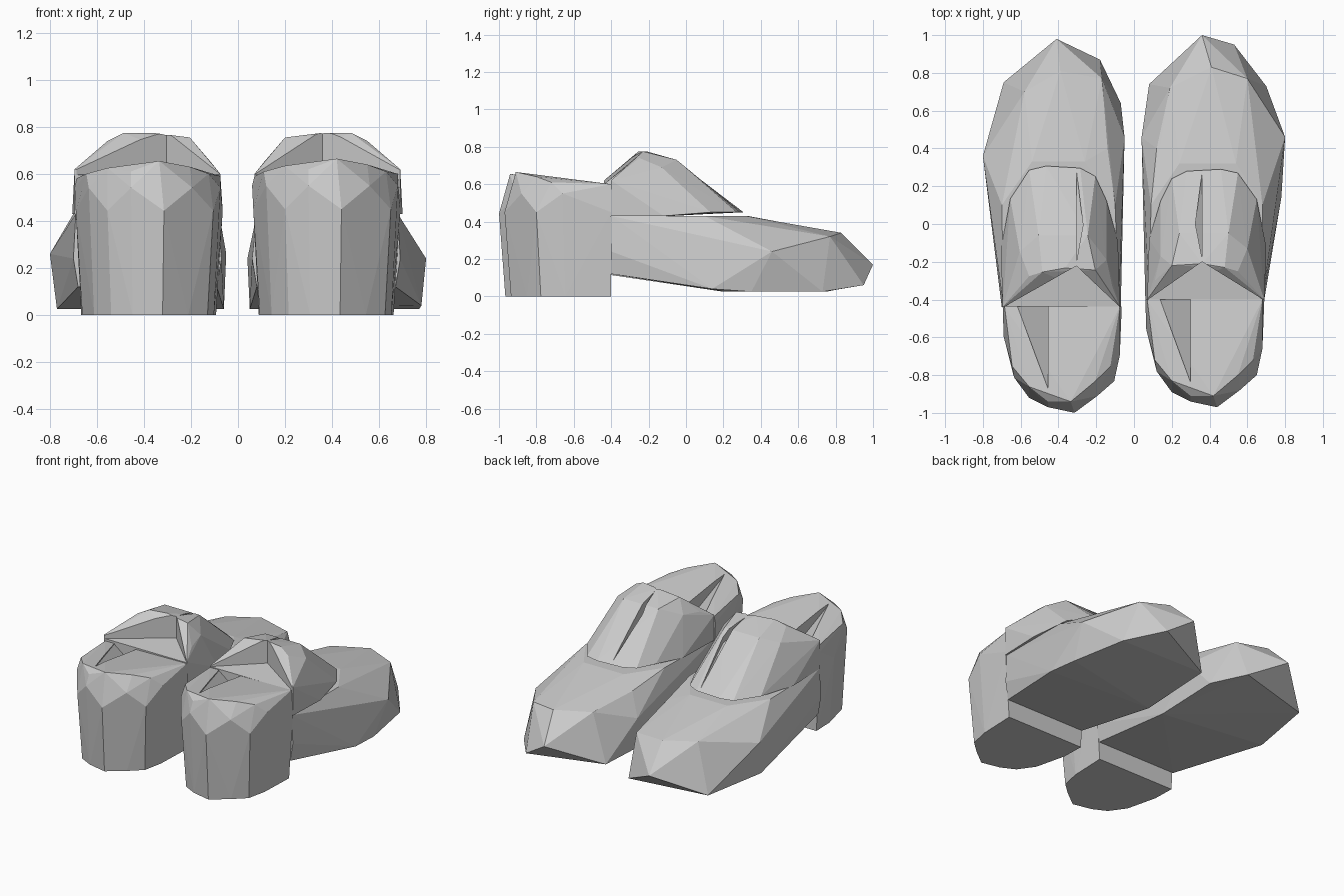
import bpy
import bmesh

default_cube = bpy.data.objects.get("Cube")
if default_cube:
    bpy.data.objects.remove(default_cube, do_unlink=True)

grey = bpy.data.materials.new("plain grey")
grey.use_nodes = True
colour = (0.6, 0.6, 0.6, 1)
grey.diffuse_color = colour
grey.node_tree.nodes["Principled BSDF"].inputs["Base Color"].default_value = colour


def hull(name, points):
    """Faceted solid wrapped around a set of points."""
    bm = bmesh.new()
    for point in points:
        bm.verts.new(point)
    result = bmesh.ops.convex_hull(bm, input=bm.verts)
    spare = {v for v in result["geom_interior"] + result["geom_unused"]
             if isinstance(v, bmesh.types.BMVert)}
    bmesh.ops.delete(bm, geom=list(spare), context='VERTS')
    bmesh.ops.recalc_face_normals(bm, faces=bm.faces)
    mesh = bpy.data.meshes.new(name)
    bm.to_mesh(mesh)
    bm.free()
    mesh.materials.append(grey)
    part = bpy.data.objects.new(name, mesh)
    bpy.context.collection.objects.link(part)
    return part


def carve(part, points):
    """Cut a hull-shaped notch out of a part and bake the result."""
    cutter = hull("notch_cutter", points)
    cutter.hide_render = True
    modifier = part.modifiers.new("notch", 'BOOLEAN')
    modifier.operation = 'DIFFERENCE'
    modifier.solver = 'EXACT'
    modifier.object = cutter
    bpy.context.view_layer.update()
    graph = bpy.context.evaluated_depsgraph_get()
    baked = bpy.data.meshes.new_from_object(part.evaluated_get(graph))
    part.modifiers.clear()
    part.data = baked
    bpy.data.objects.remove(cutter, do_unlink=True)


def forefoot(name, sole, widest, top):
    """Angular toe box wrapped around its sole, widest line and upper facets."""
    hull(name, sole + widest + top)


# Plan of the heel, with its flat side towards the toe
heel_plan = [(.06, -.4), (.065, -.56), (.12, -.78), (.2, -.89), (.3, -.94),
             (.44, -.97), (.56, -.88), (.65, -.8), (.68, -.66), (.69, -.4)]


def heel(name, place):
    middle, front = .375, -.4
    # Slightly tapered base, then a staggered shoulder for the angular facets
    points = [(middle + (x - middle) * .91, front + (y - front) * .94, 0)
              for x, y in heel_plan]
    points += [(x, y, .45 if i % 2 else .55) for i, (x, y) in enumerate(heel_plan)]
    points += [(.07, front, .59), (.68, front, .6), (.11, -.72, .61), (.63, -.72, .61),
               (.2, -.83, .635), (.3, -.91, .62), (.42, -.91, .665), (.55, -.8, .64)]
    part = hull(name, [place(p) for p in points])
    # Sunken triangular facet beside the top crease
    notch = [(x, y, z) for x, y, low in
             ((.3, -.84, .64), (.3, front + .05, .44), (.12, front + .05, .58))
             for z in (low, .8)]
    carve(part, [place(p) for p in notch])


# Lower rim and crown of the instep
rim = [(.28, .28), (.46, .29), (.55, .27), (.65, .13), (.7, -.12), (.69, -.4),
       (.07, -.4), (.08, -.08), (.14, .12), (.2, .24)]
crown = [(.2, -.22, .755), (.36, -.21, .775), (.48, -.23, .775), (.55, -.25, .74),
         (.24, -.05, .73), (.5, -.05, .73), (.6, -.13, .69), (.14, -.17, .67),
         (.11, -.3, .65), (.69, -.4, .62), (.07, -.4, .6)]


def instep(name, place, crease):
    points = [(x, y, .45 if y > .1 else .43) for x, y in rim] + crown
    part = hull(name, [place(p) for p in points])
    # Foot opening: a shallow floor with two steep walls meeting at the crease
    opening = [(x, y, z) for x, y, low in
               ((.06, -.41, .595), (.7, -.41, .595), (crease, -.2, .62))
               for z in (low, .9)]
    carve(part, [place(p) for p in opening])
    # Narrow slit down the front
    slit = [(x, y, z) for x, y in ((crease, -.18), (crease - .035, 0), (crease, .27))
            for z in (.72 - max(0, y + .1) * .7, .9)]
    carve(part, [place(p) for p in slit])


def left_place(p):
    return p


def right_heel_place(p):
    return (p[0] - .755, p[1] * .985 - .044, p[2] * .985)


def right_instep_place(p):
    return (-p[0] - .005, p[1] * 1.08 - .006, p[2])


# Left shoe
forefoot("left_forefoot",
         [(.53, .95, .06), (.7, .73, .025), (.78, .14, .04), (.77, .35, .025),
          (.08, .74, .025), (.05, .2, .025), (.08, -.4, .12), (.67, -.4, .12)],
         [(.36, 1, .17), (.8, .46, .24), (.04, .46, .24),
          (.06, -.4, .24), (.69, -.4, .24)],
         [(.41, .83, .34), (.6, .77, .32), (.19, .72, .34), (.12, .4, .38),
          (.24, .32, .43), (.54, .32, .43), (.68, .1, .43), (.09, .1, .43),
          (.08, -.4, .43), (.68, -.4, .43)])
heel("left_heel", left_place)
instep("left_instep", left_place, .36)

# Right shoe
forefoot("right_forefoot",
         [(-.18, .87, .05), (-.07, .64, .05), (-.69, .75, .025), (-.77, .3, .025),
          (-.06, .2, .025), (-.68, -.44, .12), (-.09, -.44, .12)],
         [(-.41, .98, .17), (-.8, .36, .26), (-.05, .46, .26),
          (-.7, -.44, .24), (-.07, -.44, .24)],
         [(-.39, .81, .34), (-.17, .77, .32), (-.58, .7, .34), (-.14, .4, .39),
          (-.54, .33, .43), (-.26, .33, .43), (-.7, .1, .43), (-.1, .1, .43),
          (-.69, -.44, .43), (-.08, -.44, .43)])
heel("right_heel", right_heel_place)
instep("right_instep", right_instep_place, .3)
